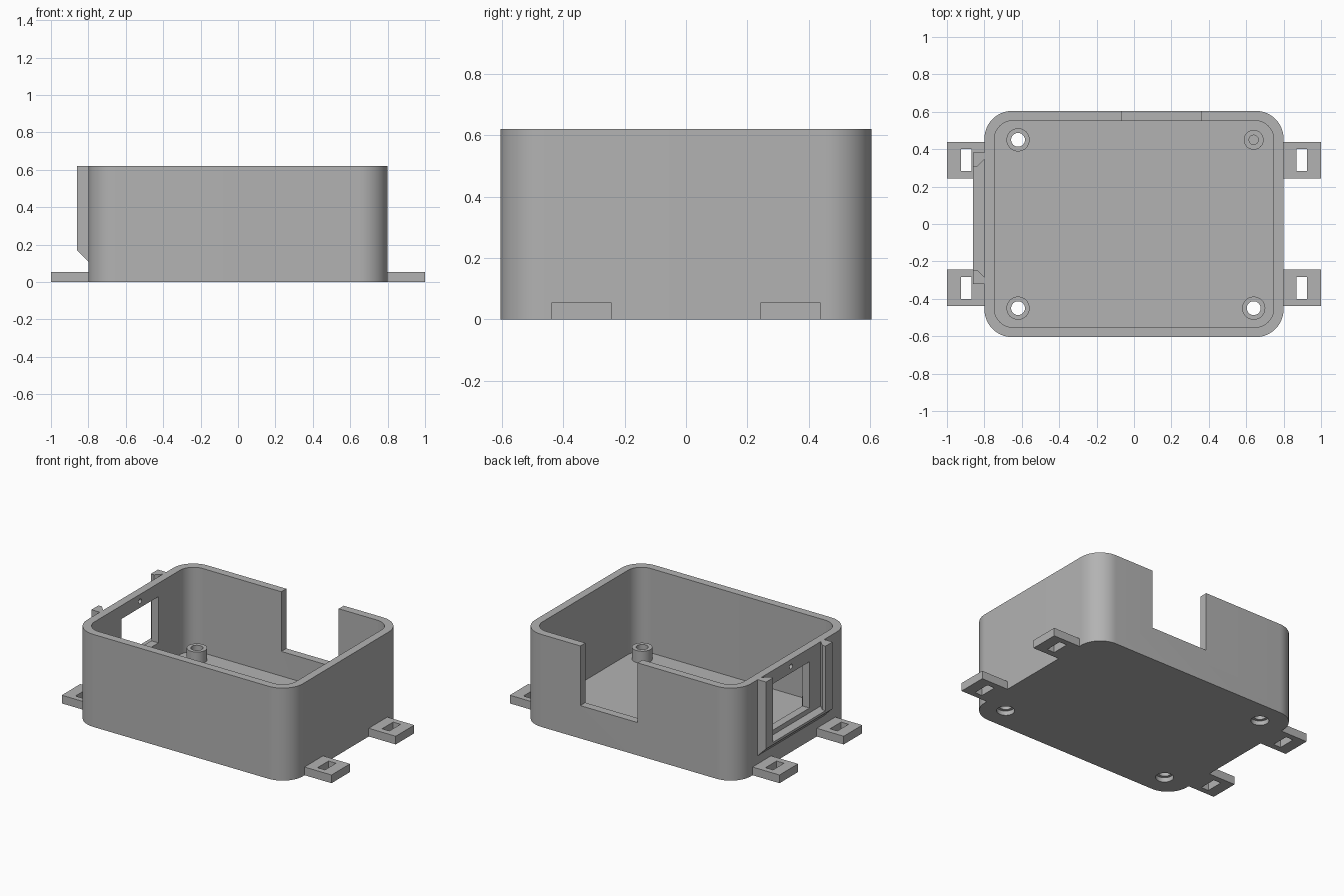
import bpy, bmesh, math

if "Cube" in bpy.data.objects:
    bpy.data.objects.remove(bpy.data.objects["Cube"], do_unlink=True)

# One plain grey for the whole enclosure
grey = bpy.data.materials.new("plain grey")
grey.use_nodes = True
grey.diffuse_color = (0.45, 0.45, 0.45, 1)
grey.node_tree.nodes["Principled BSDF"].inputs["Base Color"].default_value = grey.diffuse_color


def prism(name, outline, z0, z1):
    """Extrude a plan outline from z0 to z1."""
    bm = bmesh.new()
    face = bm.faces.new([bm.verts.new((x, y, z0)) for x, y in outline])
    top = bmesh.ops.extrude_face_region(bm, geom=[face])["geom"]
    for v in top:
        if isinstance(v, bmesh.types.BMVert):
            v.co.z = z1
    bmesh.ops.recalc_face_normals(bm, faces=bm.faces)
    mesh = bpy.data.meshes.new(name)
    bm.to_mesh(mesh)
    bm.free()
    mesh.materials.append(grey)
    ob = bpy.data.objects.new(name, mesh)
    bpy.context.collection.objects.link(ob)
    return ob


def rect(x0, x1, y0, y1):
    return [(x0, y0), (x1, y0), (x1, y1), (x0, y1)]


def circle(x, y, r, n=32):
    return [(x + r * math.cos(a * math.tau / n), y + r * math.sin(a * math.tau / n)) for a in range(n)]


def rounded(hx, hy, r, n=14):
    pts = []
    for q, (sx, sy) in enumerate([(1, 1), (-1, 1), (-1, -1), (1, -1)]):
        for i in range(n + 1):
            a = (q + i / n) * math.pi / 2
            pts.append((sx * (hx - r) + r * math.cos(a), sy * (hy - r) + r * math.sin(a)))
    return pts


def activate(ob):
    bpy.ops.object.select_all(action="DESELECT")
    ob.select_set(True)
    bpy.context.view_layer.objects.active = ob


def cut(ob, cutter):
    """Subtract the cutter from the object and discard it."""
    cutter.hide_render = True
    mod = ob.modifiers.new("cut", "BOOLEAN")
    mod.operation = "DIFFERENCE"
    mod.solver = "EXACT"
    mod.object = cutter
    activate(ob)
    bpy.ops.object.modifier_apply(modifier=mod.name)
    bpy.data.objects.remove(cutter, do_unlink=True)


def smooth(ob):
    activate(ob)
    bpy.ops.object.shade_smooth_by_angle(angle=math.radians(30))


HEIGHT, FLOOR, SIDE = 0.62, 0.055, -0.8

# Open box with rounded corners
box = prism("box_shell", rounded(0.8, 0.605, 0.15), 0, HEIGHT)
cut(box, prism("cavity", rounded(0.747, 0.552, 0.1), FLOOR, 0.8))
# Cable notch in the back wall and window in the side wall
cut(box, prism("notch", rect(-0.065, 0.36, 0.5, 0.7), 0.22, 0.8))
cut(box, prism("window", rect(-0.9, -0.7, -0.165, 0.225), 0.22, 0.53))
# Small latch hole above the window
latch = prism("latch_hole", circle(0, 0, 0.016, 16), -0.1, 0.1)
latch.rotation_euler.y = math.pi / 2
latch.location = (SIDE, 0.03, 0.573)
cut(box, latch)

# Screw posts: three drilled through and countersunk, one blind
POST_TOP = 0.135
for i, (x, y) in enumerate([(-0.62, 0.45), (-0.62, -0.45), (0.64, -0.45), (0.64, 0.45)]):
    blind = i == 3
    post = prism("screw_post", circle(x, y, 0.053 if blind else 0.062), FLOOR - 0.005, POST_TOP)
    bore = 0.025 if blind else 0.037
    cut(post, prism("bore", circle(x, y, bore), FLOOR if blind else -0.1, 0.3))
    smooth(post)
    if not blind:
        cut(box, prism("bore", circle(x, y, bore), -0.1, 0.3))
        cut(box, prism("counterbore", circle(x, y, 0.055), -0.1, 0.03))
smooth(box)

# Slotted mounting tabs
for sx in (-1, 1):
    for sy in (-1, 1):
        def span(a, b, c, d):
            return rect(*sorted((sx * a, sx * b)), *sorted((sy * c, sy * d)))
        tab = prism("mounting_tab", span(0.78, 1, 0.242, 0.438), 0, FLOOR)
        cut(tab, prism("slot", span(0.87, 0.925, 0.283, 0.4), -0.1, 0.1))


def bevel_foot(ob):
    """Slope the underside up and outward at 45 degrees."""
    low = min(v.co.z for v in ob.data.vertices)
    for v in ob.data.vertices:
        if v.co.z < low + 0.001:
            v.co.z = 0.11 + SIDE - v.co.x


# Dovetail rails and bottom ledge for a sliding cover
MID = 0.031
for s in (-1, 1):
    plan = [(-0.79, 0.352), (-0.862, 0.352), (-0.862, 0.277), (-0.838, 0.277), (-0.8, 0.315), (-0.79, 0.315)]
    bevel_foot(prism("cover_rail", [(x, MID + s * y) for x, y in plan], 0.05, HEIGHT))
bevel_foot(prism("cover_ledge", rect(-0.862, -0.79, MID - 0.34, MID + 0.34), 0.05, 0.188))
